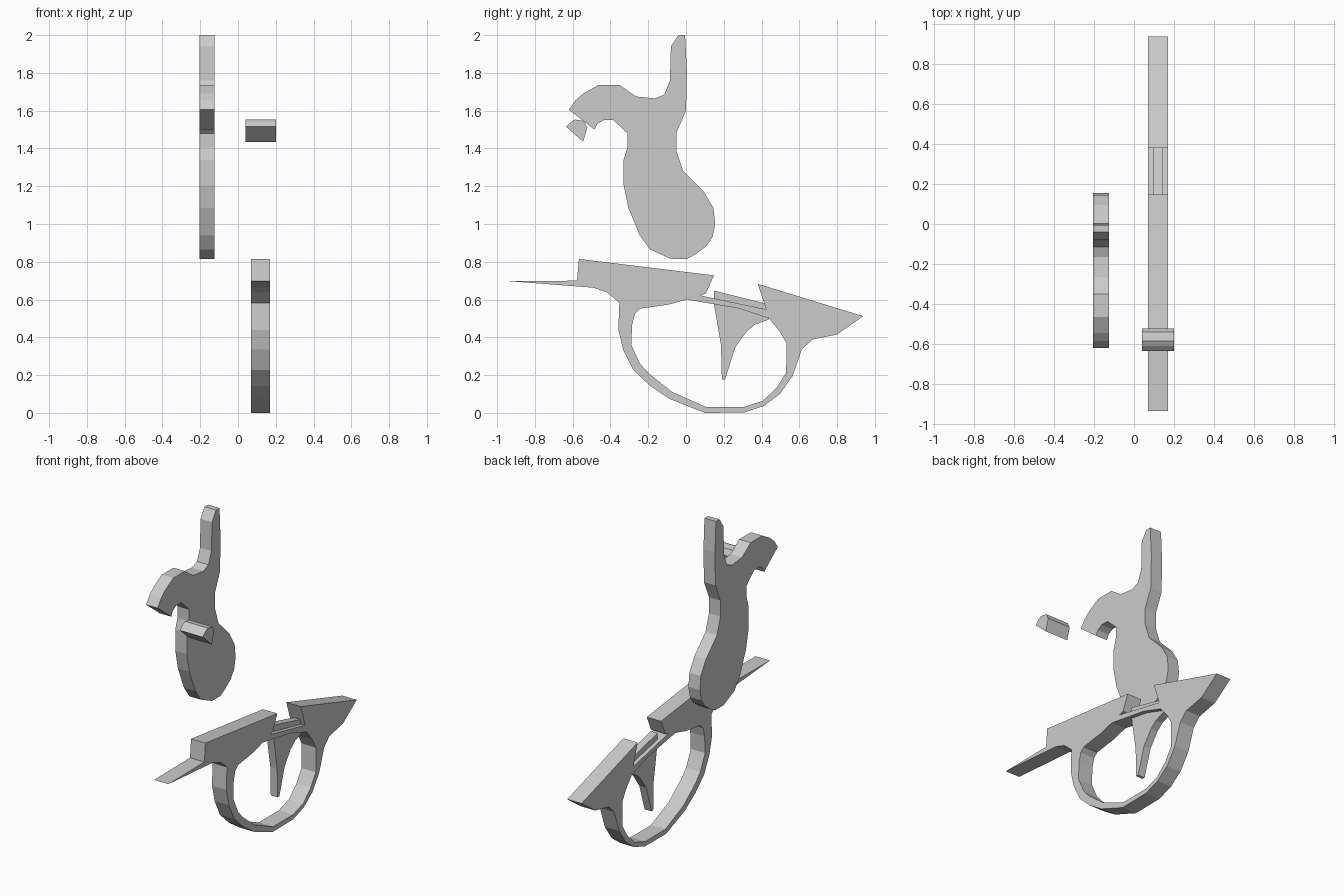
import bpy, bmesh
from mathutils import Vector

metal = bpy.data.materials.new("grey_metal")
metal.diffuse_color = (0.6, 0.6, 0.6, 1)


def plate(name, x0, x1, *loops):
    """Fill side profiles given as (y, z); extra loops become holes. Extrude from x0 to x1."""
    bm = bmesh.new()
    edges = []
    for loop in loops:
        vs = [bm.verts.new((x0, y, z)) for y, z in loop]
        edges += [bm.edges.new((a, b)) for a, b in zip(vs, vs[1:] + vs[:1])]
    bmesh.ops.triangle_fill(bm, edges=edges, use_beauty=True, normal=(1, 0, 0))
    out = bmesh.ops.extrude_face_region(bm, geom=bm.faces[:], use_keep_orig=True)
    new = [g for g in out["geom"] if isinstance(g, bmesh.types.BMVert)]
    bmesh.ops.translate(bm, verts=new, vec=Vector((x1 - x0, 0, 0)))
    bmesh.ops.recalc_face_normals(bm, faces=bm.faces[:])
    me = bpy.data.meshes.new(name)
    bm.to_mesh(me)
    bm.free()
    me.materials.append(metal)
    ob = bpy.data.objects.new(name, me)
    bpy.context.collection.objects.link(ob)
    return ob


# Curved lever with hooked spur and rounded foot
plate("hammer", -0.205, -0.125, [
    (-.04, 2), (-.005, 2), (.005, 1.81), (0, 1.6), (-.05, 1.485), (-.05, 1.385),
    (-.015, 1.28), (.095, 1.17), (.145, 1.085), (.155, 1), (.14, .93), (.105, .88),
    (.05, .84), (.005, .815), (-.08, .815), (-.19, .865), (-.245, .94), (-.305, 1.085),
    (-.33, 1.205), (-.33, 1.34), (-.31, 1.405), (-.31, 1.48), (-.385, 1.55),
    (-.435, 1.55), (-.47, 1.53), (-.485, 1.5), (-.62, 1.605), (-.585, 1.655),
    (-.545, 1.69), (-.465, 1.735), (-.35, 1.735), (-.265, 1.675), (-.165, 1.665),
    (-.115, 1.685), (-.085, 1.76), (-.08, 1.94)])

# Short rounded thumb piece lying across
plate("thumb_piece", 0.04, 0.2, [
    (-.635, 1.515), (-.61, 1.54), (-.585, 1.553), (-.54, 1.545), (-.522, 1.51), (-.545, 1.435)])

# Frame with tail, wedge and finger loop
plate("guard_frame", 0.07, 0.17, [
    (-.935, .697), (-.577, .7), (-.567, .815), (.148, .728), (.105, .632), (.075, .622),
    (.425, .548), (.38, .683), (.938, .512), (.8, .415), (.667, .388), (.613, .335),
    (.565, .197), (.497, .1), (.412, .037), (.307, .002), (.1, 0), (-.085, .073),
    (-.19, .143), (-.28, .228), (-.333, .335), (-.358, .44), (-.353, .583),
    (-.417, .637), (-.49, .663)], [
    (-.243, .552), (-.095, .573), (.005, .6), (.285, .552), (.44, .5), (.497, .43),
    (.533, .366), (.53, .212), (.48, .133), (.407, .064), (.307, .032), (.105, .032),
    (-.075, .112), (-.195, .207), (-.243, .26), (-.29, .36), (-.285, .467), (-.27, .525)])

# Trigger blade passing up through the bar
plate("trigger", 0.095, 0.143, [
    (.148, .647), (.425, .578), (.44, .495), (.365, .467), (.32, .43), (.26, .345),
    (.207, .177), (.19, .177), (.185, .36), (.148, .578)])
